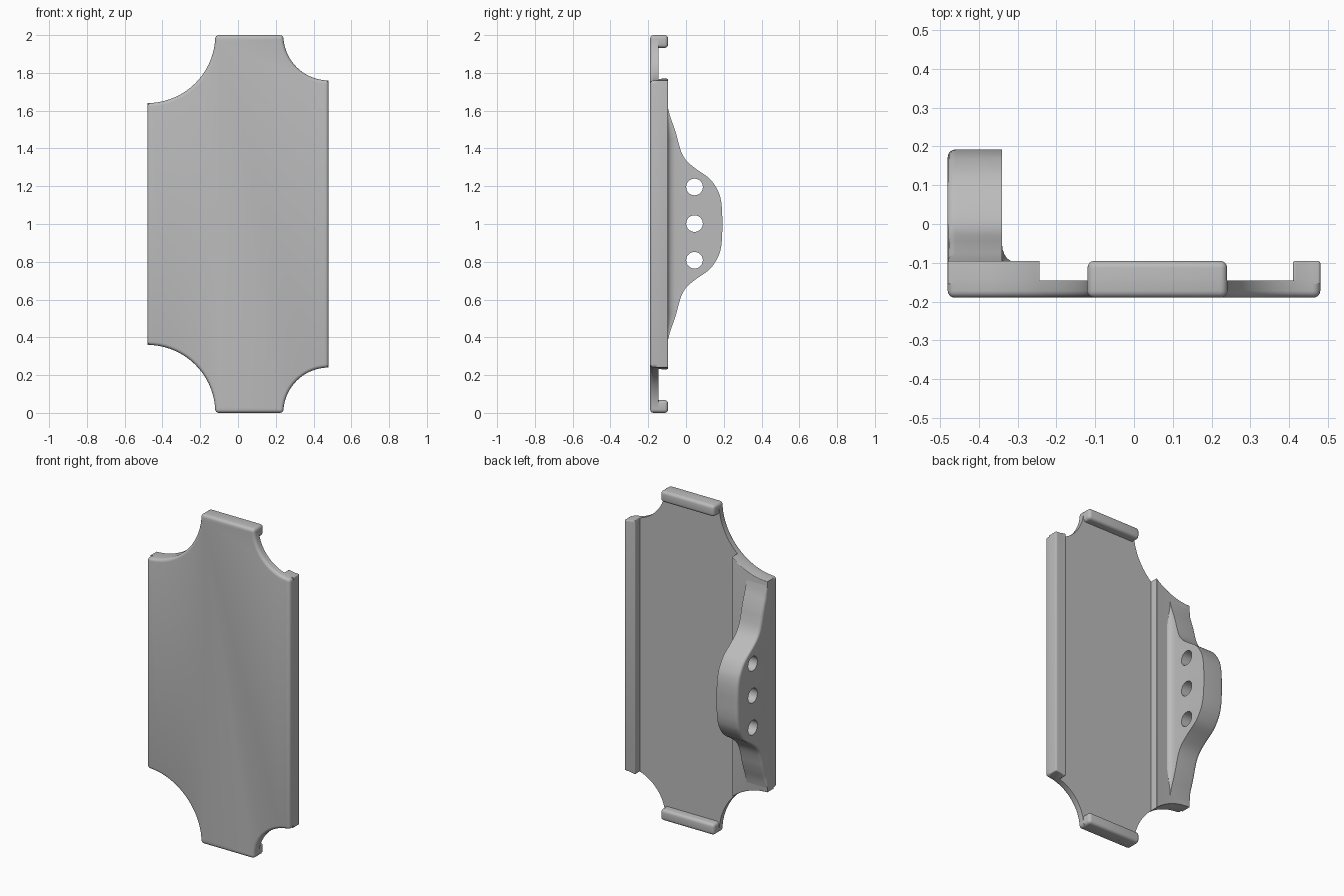
import bpy, bmesh, math
from mathutils import Matrix, Vector

if "Cube" in bpy.data.objects:
    bpy.data.objects.remove(bpy.data.objects["Cube"])

grey = bpy.data.materials.new("plain grey")
grey.use_nodes = True
grey.diffuse_color = (0.5, 0.5, 0.5, 1)
grey.node_tree.nodes["Principled BSDF"].inputs["Base Color"].default_value = (0.5, 0.5, 0.5, 1)

W, H = 0.48, 2.0                    # half width, height
R_BIG, R_SMALL = 0.36, 0.24         # corner scoops on the -x and +x sides
FRONT, FLOOR, RIM = -0.19, -0.145, -0.095
ROUND = 0.018


def finish(bm, name):
    bmesh.ops.recalc_face_normals(bm, faces=bm.faces)
    mesh = bpy.data.meshes.new(name)
    bm.to_mesh(mesh)
    bm.free()
    ob = bpy.data.objects.new(name, mesh)
    bpy.context.collection.objects.link(ob)
    mesh.materials.append(grey)
    return ob


def smooth(ob):
    bpy.ops.object.select_all(action='DESELECT')
    ob.select_set(True)
    bpy.context.view_layer.objects.active = ob
    bpy.ops.object.shade_smooth_by_angle(angle=math.radians(35))


def scoop_depth(x):
    """Height removed from the top and bottom ends at a given x."""
    for cx, r in ((-W, R_BIG), (W, R_SMALL)):
        d = abs(x - cx)
        if d < r - 1e-6:
            return math.sqrt(r * r - d * d)
    return 0.0


def outline(x0, x1, steps=18):
    """Panel outline between two x values, as (x, z) points."""
    xs = {x0, x1}
    for i in range(steps + 1):
        a = math.pi / 2 * i / steps
        for x in (-W + R_BIG * math.sin(a), W - R_SMALL * math.sin(a)):
            if x0 + 0.004 < x < x1 - 0.004:
                xs.add(round(x, 6))
    xs = sorted(xs)
    low = [(x, scoop_depth(x)) for x in xs]
    return low + [(x, H - z) for x, z in reversed(low)]


def prism(name, pts, y0, y1, round_y):
    """Extrude an (x, z) outline along y, rounding its corners and one rim."""
    bm = bmesh.new()
    base = bm.faces.new([bm.verts.new((x, y0, z)) for x, z in pts])
    out = bmesh.ops.extrude_face_region(bm, geom=[base], use_keep_orig=True)
    bmesh.ops.translate(bm, vec=(0, y1 - y0, 0),
                        verts=[v for v in out["geom"] if isinstance(v, bmesh.types.BMVert)])
    bmesh.ops.recalc_face_normals(bm, faces=bm.faces)
    edges = []
    for e in bm.edges:
        a, b = e.verts
        rim = all(abs(v.co.y - round_y) < 1e-5 for v in e.verts)
        corner = abs(a.co.y - b.co.y) > 1e-4 and e.calc_face_angle(0) > 0.6
        if rim or corner:
            edges.append(e)
    bmesh.ops.bevel(bm, geom=edges, offset=ROUND, segments=4, profile=0.5,
                    affect='EDGES', clamp_overlap=True)
    ob = finish(bm, name)
    smooth(ob)
    return ob


def box(x0, x1, z0, z1):
    return [(x0, z0), (x1, z0), (x1, z1), (x0, z1)]


# Panel and raised rims on its back
prism("panel", outline(-W, W), FRONT, FLOOR, FRONT)
prism("right_side_rail", outline(-W, -0.243), FLOOR - 0.01, RIM, RIM)
prism("left_side_lip", outline(0.41, W), FLOOR - 0.01, RIM, RIM)
for name, z0 in (("bottom_lip", 0.0), ("top_lip", H - 0.068)):
    prism(name, box(-W + R_BIG, W - R_SMALL, z0, z0 + 0.068), FLOOR - 0.01, RIM, RIM)

# Fin profile: distance from mid height, and y of the crest
CREST = [(0, .192), (.07, .191), (.13, .184), (.18, .167), (.24, .125), (.29, .055),
         (.33, .007), (.37, -.02), (.42, -.037), (.47, -.05), (.52, -.066), (.57, -.084), (.625, -.098)]


def crest_curve(sub=4):
    """Pass a smooth curve through the crest points and mirror it."""
    p = [Vector(c) for c in CREST]
    p = [Vector((-p[1].x, p[1].y))] + p + [p[-1] * 2 - p[-2]]
    half = []
    for a, b, c, d in zip(p, p[1:], p[2:], p[3:]):
        for i in range(sub):
            t = i / sub
            half.append(0.5 * (2 * b + (c - a) * t + (2 * a - 5 * b + 4 * c - d) * t * t
                               + (3 * b - a - 3 * c + d) * t ** 3))
    half.append(p[-2])
    return [(-v.x, v.y) for v in reversed(half[1:])] + [(v.x, v.y) for v in half]


def fin_section(y):
    """Cross-section in (x, y): rounded outer edge, filleted inner foot."""
    inner, foot = -0.34, RIM - 0.002
    h = max(y - foot, 0.0005)
    r, f = min(0.02, h), min(0.045, h * 0.9)
    arc = [math.pi / 2 * i / 5 for i in range(6)]
    pts = [(-W, FLOOR)]
    pts += [(-W + r * (1 - math.cos(a)), y - r * (1 - math.sin(a))) for a in arc]
    pts += [(inner, foot + h)]
    pts += [(inner + f * 0.7 * (1 - math.cos(a)), foot + f * (1 - math.sin(a))) for a in arc]
    return pts + [(inner + f * 0.7, FLOOR)]


# Fin lofted along the right rail
bm = bmesh.new()
rings = [[bm.verts.new((x, y, 1 + dz)) for x, y in fin_section(cy)] for dz, cy in crest_curve()]
n = len(rings[0])
for lo, hi in zip(rings, rings[1:]):
    for i in range(n):
        j = (i + 1) % n
        bm.faces.new((lo[i], lo[j], hi[j], hi[i]))
bm.faces.new(rings[0])
bm.faces.new(rings[-1])
fin = finish(bm, "side_fin")

# Three round holes through the fin
bm = bmesh.new()
for z in (0.808, 1.002, 1.196):
    place = Matrix.Translation((-0.41, 0.045, z)) @ Matrix.Rotation(math.pi / 2, 4, 'Y')
    bmesh.ops.create_cone(bm, cap_ends=True, segments=40, radius1=0.044, radius2=0.044,
                          depth=0.4, matrix=place)
cutter = finish(bm, "hole_cutter")
cutter.hide_render = True
cut = fin.modifiers.new("holes", 'BOOLEAN')
cut.object, cut.operation, cut.solver = cutter, 'DIFFERENCE', 'EXACT'
bpy.context.view_layer.objects.active = fin
bpy.ops.object.modifier_apply(modifier=cut.name)
bpy.data.objects.remove(cutter)
smooth(fin)
